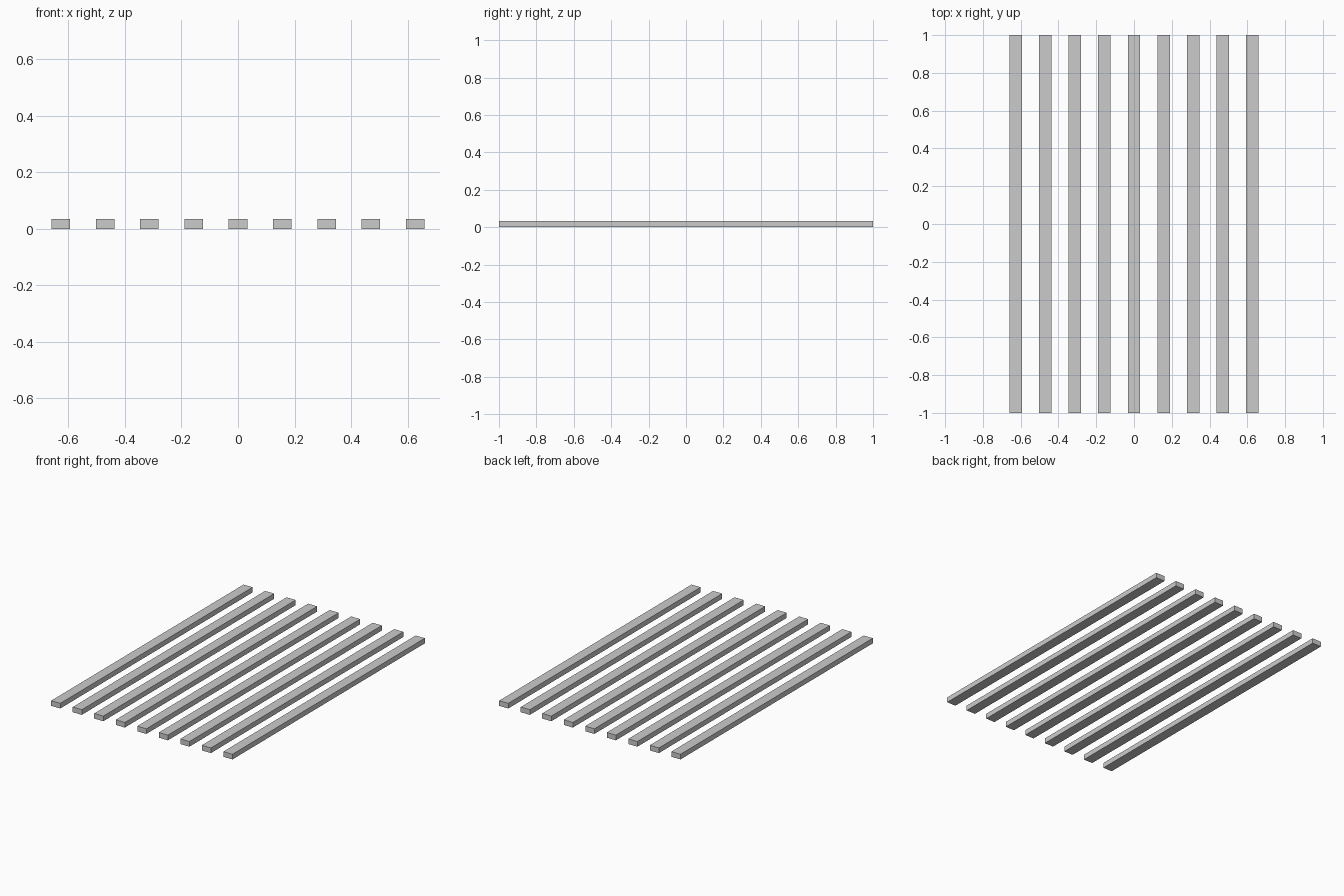
import bpy

if "Cube" in bpy.data.objects:
    bpy.data.objects.remove(bpy.data.objects["Cube"])

COUNT = 9
SPACING = 0.1567
WIDTH, LENGTH, HEIGHT = 0.066, 2.0, 0.034


def add_slat(index):
    # Plain rectangular slat running front to back
    x = (index - (COUNT - 1) / 2) * SPACING
    bpy.ops.mesh.primitive_cube_add(size=1, location=(x, 0, HEIGHT / 2))
    slat = bpy.context.object
    slat.name = f"slat_{index + 1}"
    slat.scale = (WIDTH, LENGTH, HEIGHT)
    bpy.ops.object.transform_apply(location=False, rotation=False, scale=True)


# Evenly spaced row of slats
for i in range(COUNT):
    add_slat(i)
